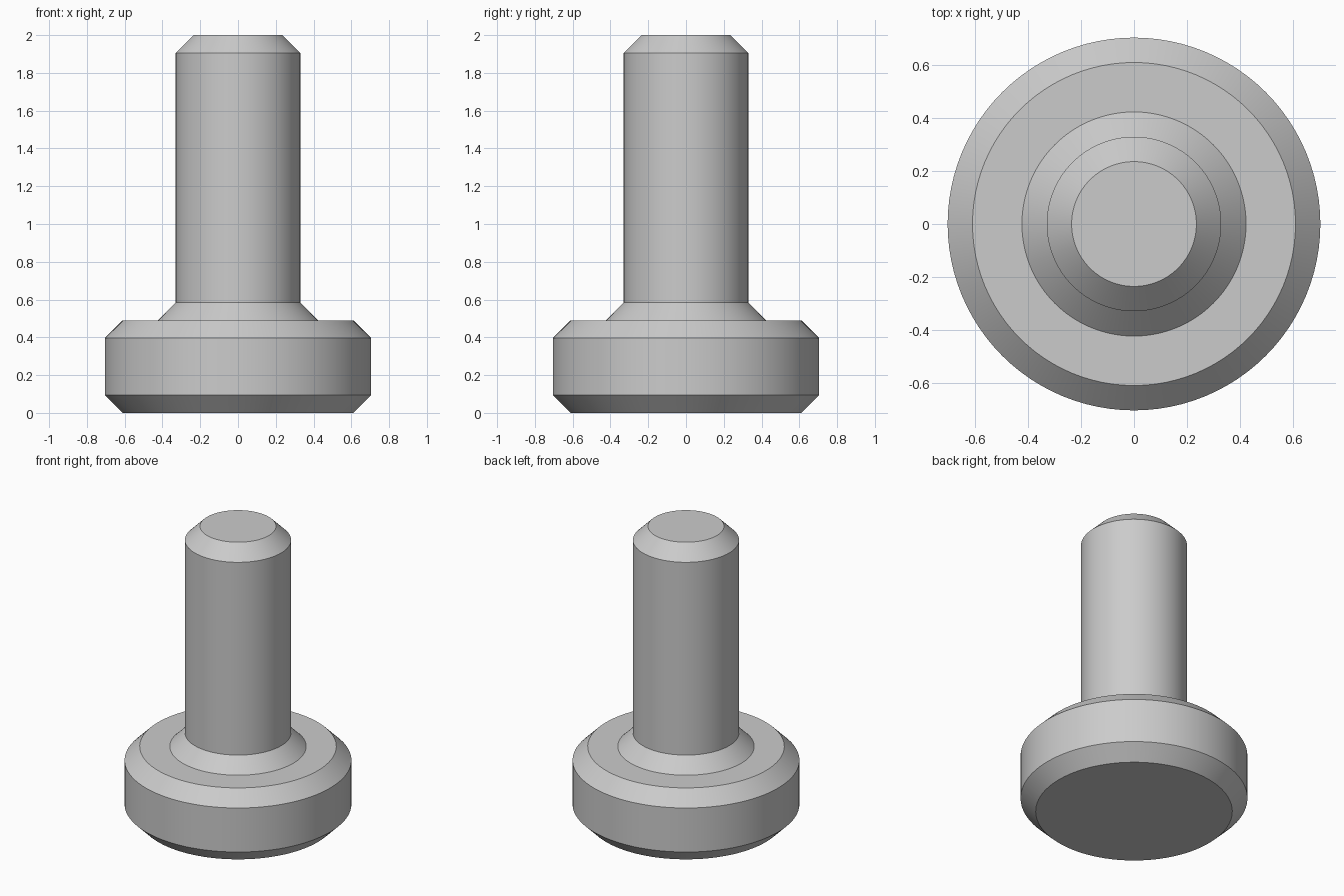
import bpy, bmesh, math

cube = bpy.data.objects.get("Cube")
if cube:
    bpy.data.objects.remove(cube, do_unlink=True)

grey = bpy.data.materials.new("plain_grey")
grey.use_nodes = True
colour = (0.6, 0.6, 0.6, 1)
grey.diffuse_color = colour
grey.node_tree.nodes["Principled BSDF"].inputs["Base Color"].default_value = colour

# Main sizes
SEGMENTS = 96
BEVEL = 0.094
HEAD_R, HEAD_H = 0.705, 0.49
SHAFT_R, TOP = 0.33, 2.0


def lathe(name, profile):
    """Turn a (radius, height) profile around z; both ends lie on the axis."""
    bm = bmesh.new()
    verts = [bm.verts.new((r, 0, z)) for r, z in profile]
    edges = [bm.edges.new(pair) for pair in zip(verts, verts[1:])]
    bmesh.ops.spin(bm, geom=verts + edges, cent=(0, 0, 0), axis=(0, 0, 1),
                   angle=math.tau, steps=SEGMENTS, use_duplicate=False)
    bmesh.ops.remove_doubles(bm, verts=bm.verts, dist=0.0001)
    bmesh.ops.recalc_face_normals(bm, faces=bm.faces)
    mesh = bpy.data.meshes.new(name)
    bm.to_mesh(mesh)
    bm.free()
    mesh.materials.append(grey)
    obj = bpy.data.objects.new(name, mesh)
    bpy.context.collection.objects.link(obj)
    bpy.ops.object.select_all(action="DESELECT")
    obj.select_set(True)
    bpy.context.view_layer.objects.active = obj
    bpy.ops.object.shade_smooth_by_angle(angle=math.radians(30))
    return obj


# Wide bevelled head, flared collar and bevelled shaft as one turned solid
lathe("headed_pin", [
    (0, 0),
    (HEAD_R - BEVEL, 0),
    (HEAD_R, BEVEL),
    (HEAD_R, HEAD_H - BEVEL),
    (HEAD_R - BEVEL, HEAD_H),
    (SHAFT_R + BEVEL, HEAD_H),
    (SHAFT_R, HEAD_H + BEVEL),
    (SHAFT_R, TOP - BEVEL),
    (SHAFT_R - BEVEL, TOP),
    (0, TOP),
])
